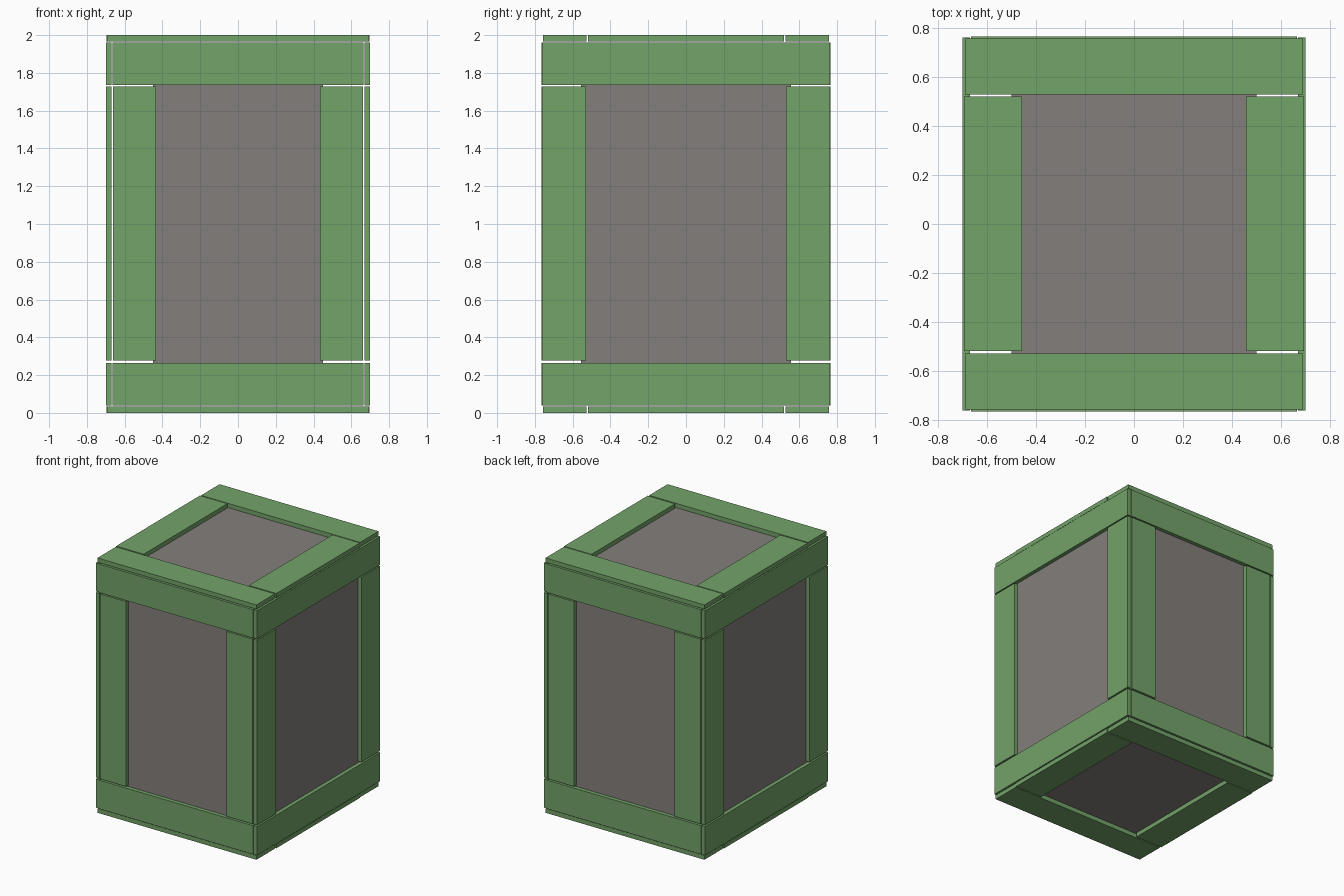
import bpy

if "Cube" in bpy.data.objects:
    bpy.data.objects.remove(bpy.data.objects["Cube"])

def material(name, rgb):
    m = bpy.data.materials.new(name)
    m.diffuse_color = (*rgb, 1)
    m.use_nodes = True
    m.node_tree.nodes["Principled BSDF"].inputs["Base Color"].default_value = m.diffuse_color
    return m

green = material("green paint", (0.171, 0.366, 0.141))
grey = material("grey panel", (0.231, 0.212, 0.198))

def add_mesh(name, verts, faces, mat):
    me = bpy.data.meshes.new(name)
    me.from_pydata(verts, [], faces)
    me.materials.append(mat)
    ob = bpy.data.objects.new(name, me)
    bpy.context.collection.objects.link(ob)

def plank(name, x, y, z):
    """Box from (min, max) ranges."""
    x, y, z = sorted(x), sorted(y), sorted(z)
    v = [(a, b, c) for a in x for b in y for c in z]
    f = [(0, 1, 3, 2), (4, 6, 7, 5), (0, 4, 5, 1), (2, 3, 7, 6), (0, 2, 6, 4), (1, 5, 7, 3)]
    add_mesh(name, v, f, green)

def panel(name, corners, flip):
    """Thin sheet set behind the planks."""
    add_mesh(name, corners, [(3, 2, 1, 0) if flip else (0, 1, 2, 3)], grey)

def span(s, a, b):
    return (s * a, s * b)

RAILS = {"lower": (0.04, 0.265), "upper": (1.737, 1.96)}
STILE_Z = (0.277, 1.728)

for s, face in ((-1, "front"), (1, "back")):
    # front and back frames
    for level, z in RAILS.items():
        plank(f"{face}_{level}_rail", (-0.665, 0.665), span(s, 0.735, 0.766), z)
    for t, side in ((-1, "left"), (1, "right")):
        plank(f"{face}_{side}_stile", span(t, 0.435, 0.662), span(s, 0.735, 0.766), STILE_Z)
    y = s * 0.734
    panel(f"{face}_panel", [(-0.45, y, 0.24), (0.45, y, 0.24), (0.45, y, 1.76), (-0.45, y, 1.76)], s > 0)

for s, face in ((-1, "left"), (1, "right")):
    # side frames
    for level, z in RAILS.items():
        plank(f"{face}_{level}_rail", span(s, 0.67, 0.70), (-0.762, 0.762), z)
    for t, end in ((-1, "front"), (1, "back")):
        plank(f"{face}_{end}_stile", span(s, 0.67, 0.70), span(t, 0.53, 0.762), STILE_Z)
    x = s * 0.669
    panel(f"{face}_panel", [(x, -0.555, 0.24), (x, 0.555, 0.24), (x, 0.555, 1.76), (x, -0.555, 1.76)], s < 0)

for face, z, pz in (("bottom", (0, 0.034), 0.035), ("top", (1.966, 2.0), 1.965)):
    # lid and base frames
    for t, end in ((-1, "front"), (1, "back")):
        plank(f"{face}_{end}_rail", (-0.69, 0.69), span(t, 0.528, 0.757), z)
    for t, side in ((-1, "left"), (1, "right")):
        plank(f"{face}_{side}_stile", span(t, 0.457, 0.695), (-0.518, 0.52), z)
    panel(f"{face}_panel", [(-0.5, -0.55, pz), (0.5, -0.55, pz), (0.5, 0.55, pz), (-0.5, 0.55, pz)], face == "bottom")
